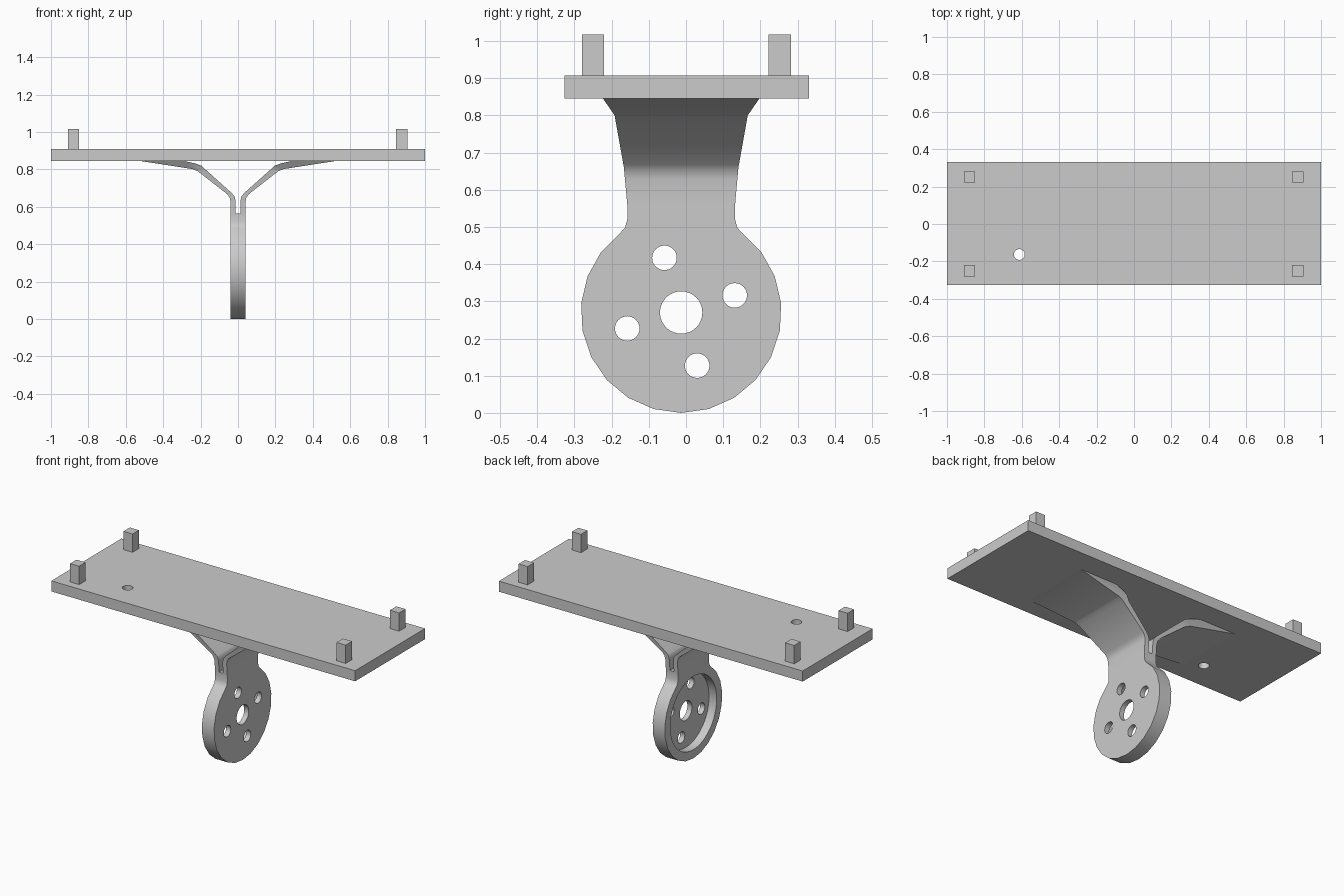
import bpy
import bmesh
from math import radians, sin, cos
from mathutils import Vector

cube = bpy.data.objects.get("Cube")
if cube:
    bpy.data.objects.remove(cube, do_unlink=True)

grey = bpy.data.materials.new("light_grey")
grey.use_nodes = True
grey.diffuse_color = (0.6, 0.6, 0.6, 1)
grey.node_tree.nodes["Principled BSDF"].inputs["Base Color"].default_value = (0.6, 0.6, 0.6, 1)


def prism(name, points, vector):
    """Extrude a closed polygon along a vector."""
    bm = bmesh.new()
    face = bm.faces.new([bm.verts.new(p) for p in points])
    top = bmesh.ops.extrude_face_region(bm, geom=[face])["geom"]
    bmesh.ops.translate(bm, vec=Vector(vector),
                        verts=[v for v in top if isinstance(v, bmesh.types.BMVert)])
    bmesh.ops.recalc_face_normals(bm, faces=bm.faces)
    mesh = bpy.data.meshes.new(name)
    bm.to_mesh(mesh)
    bm.free()
    mesh.materials.append(grey)
    obj = bpy.data.objects.new(name, mesh)
    bpy.context.collection.objects.link(obj)
    return obj


def box(name, x, y, z0, z1, hx, hy):
    corners = [(x + sx * hx, y + sy * hy, z0) for sx, sy in ((-1, -1), (1, -1), (1, 1), (-1, 1))]
    return prism(name, corners, (0, 0, z1 - z0))


def ring(u, v, r, n=32):
    return [(u + r * cos(radians(360 * i / n)), v + r * sin(radians(360 * i / n))) for i in range(n)]


def combine(obj, tool, operation):
    """Apply a boolean and remove the helper."""
    tool.hide_render = True
    mod = obj.modifiers.new("cut", "BOOLEAN")
    mod.operation, mod.solver, mod.object = operation, "EXACT", tool
    bpy.context.view_layer.objects.active = obj
    bpy.ops.object.modifier_apply(modifier=mod.name)
    bpy.data.objects.remove(tool, do_unlink=True)


def smooth(obj):
    bpy.ops.object.select_all(action="DESELECT")
    obj.select_set(True)
    bpy.context.view_layer.objects.active = obj
    bpy.ops.object.shade_smooth_by_angle(angle=radians(30))


# Board with a small through hole
board = box("board", 0, 0.002, 0.845, 0.908, 1, 0.329)
hole = prism("hole", [(x, y, 0.8) for x, y in ring(-0.613, -0.163, 0.029)], (0, 0, 0.2))
combine(board, hole, "DIFFERENCE")
smooth(board)

# Corner pegs
for side, x in (("right", -0.88), ("left", 0.875)):
    for end, y in (("front", -0.25), ("back", 0.252)):
        box(f"peg_{end}_{side}", x, y, 0.9, 1.017, 0.03, 0.03)

# Bracket: front profile with two spreading arms and a slot
half = [(0.04, -0.1), (0.04, 0.628), (0.045, 0.65), (0.058, 0.668), (0.215, 0.79),
        (0.245, 0.802), (0.53, 0.846), (0.53, 0.85), (0.31, 0.85), (0.23, 0.832),
        (0.197, 0.82), (0.035, 0.675), (0.018, 0.655), (0.013, 0.63), (0.013, 0.564)]
profile = half + [(-x, z) for x, z in reversed(half)]
bracket = prism("bracket", [(x, -0.4, z) for x, z in profile], (0, 0.8, 0))

# Side outline: round mount, narrow neck, flared top
cy, cz, radius = -0.013, 0.27, 0.27
disc = [(radius * cos(radians(a)), cz + radius * sin(radians(a)))
        for a in (53 - 286 * i / 18 for i in range(19))]
neck = [(-0.151, 0.498), (-0.145, 0.52), (-0.145, 0.56), (-0.154, 0.66),
        (-0.179, 0.8), (-0.21, 0.845), (-0.21, 0.87)]
outline = disc + neck + [(-y, z) for y, z in reversed(neck)]
side = prism("side_outline", [(-0.6, cy + y, z) for y, z in outline], (1.2, 0, 0))
combine(bracket, side, "INTERSECT")

# Recess on one face, then the hub hole and four bolt holes
recess = prism("recess", [(-0.1, y, z) for y, z in ring(cy, cz, 0.218, 48)], (0.11, 0, 0))
combine(bracket, recess, "DIFFERENCE")
for y, z, r in ((cy, cz, 0.057), (-0.058, 0.417, 0.033), (0.131, 0.316, 0.033),
                (-0.158, 0.227, 0.033), (0.03, 0.127, 0.033)):
    drill = prism("drill", [(-0.2, u, v) for u, v in ring(y, z, r)], (0.4, 0, 0))
    combine(bracket, drill, "DIFFERENCE")
smooth(bracket)
